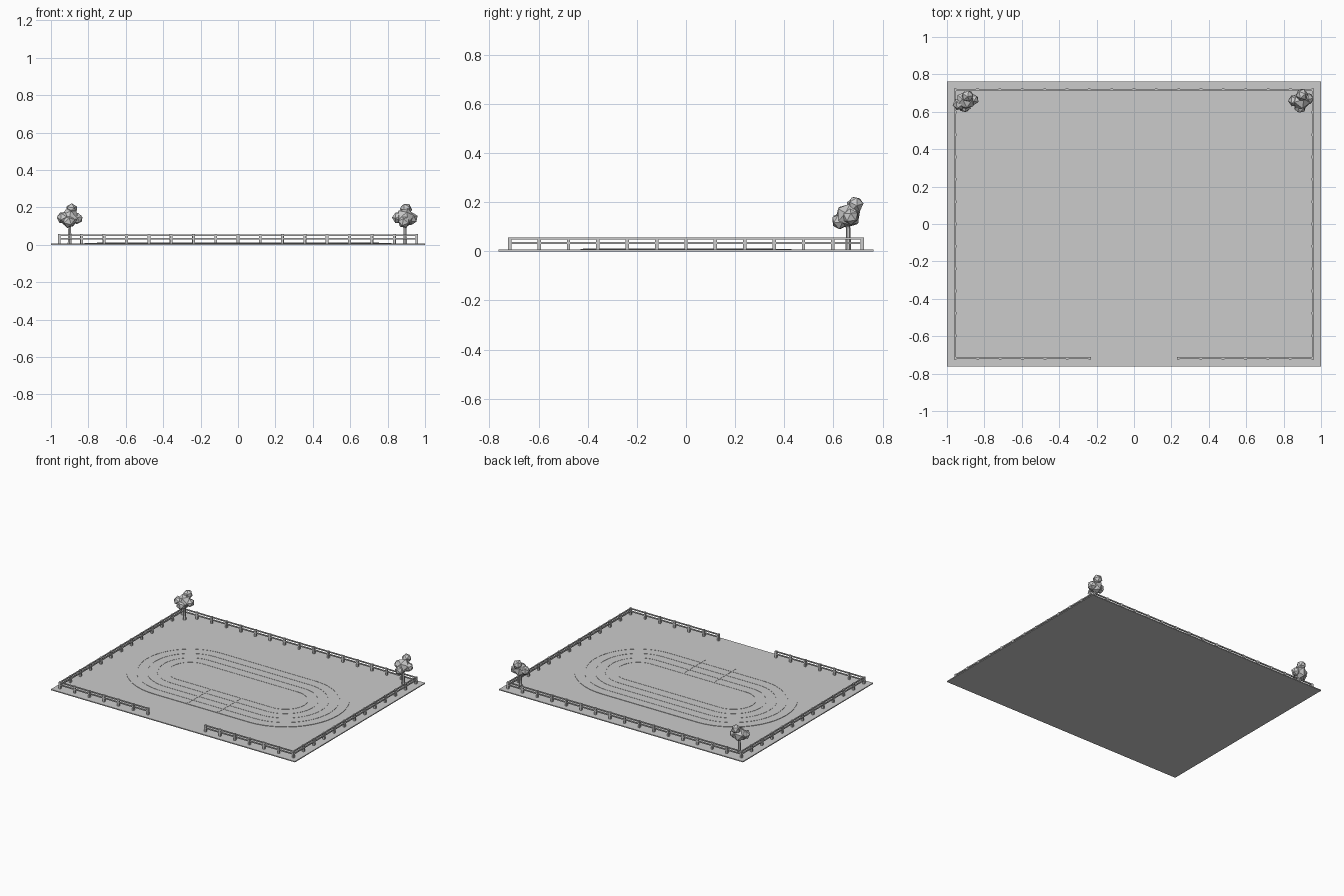
import bpy
import bmesh
import math
import random
from mathutils import Matrix, Vector

cube = bpy.data.objects.get("Cube")
if cube:
    bpy.data.objects.remove(cube, do_unlink=True)

grey = bpy.data.materials.new("plain grey")
grey.use_nodes = True
shade = (0.6, 0.6, 0.6, 1)
grey.diffuse_color = shade
grey.node_tree.nodes["Principled BSDF"].inputs["Base Color"].default_value = shade

GROUND = 0.007   # top of the ground slab
TRACK = 0.01     # top of the track slab
LINE = 0.0115    # top of the painted lines
STRAIGHT = 0.39  # half length of the straights
STEP = 0.12      # fence post spacing


def finish(bm, name):
    bmesh.ops.recalc_face_normals(bm, faces=bm.faces)
    mesh = bpy.data.meshes.new(name)
    bm.to_mesh(mesh)
    bm.free()
    mesh.materials.append(grey)
    obj = bpy.data.objects.new(name, mesh)
    bpy.context.collection.objects.link(obj)
    return obj


def add_box(bm, low, high):
    low, high = Vector(low), Vector(high)
    size = high - low
    matrix = Matrix.Translation((low + high) / 2) @ Matrix.Diagonal((*size, 1))
    bmesh.ops.create_cube(bm, size=1, matrix=matrix)


def stadium(radius, segments=24):
    points = []
    for side in (1, -1):
        for i in range(segments + 1):
            a = math.pi * (i / segments - 0.5)
            points.append((side * (STRAIGHT + radius * math.cos(a)),
                           side * radius * math.sin(a)))
    return points


def extrude_up(bm, faces, height):
    result = bmesh.ops.extrude_face_region(bm, geom=faces)
    verts = [v for v in result["geom"] if isinstance(v, bmesh.types.BMVert)]
    bmesh.ops.translate(bm, verts=verts, vec=(0, 0, height))


# Ground slab
bm = bmesh.new()
add_box(bm, (-1, -0.762, 0), (1, 0.762, GROUND))
finish(bm, "ground")

# Oval track slab
bm = bmesh.new()
slab = bm.faces.new([bm.verts.new((x, y, GROUND)) for x, y in stadium(0.43)])
extrude_up(bm, [slab], TRACK - GROUND)
finish(bm, "track")

# Lane lines, one raised ring per lane edge
for number in range(4):
    radius = 0.15 + 0.07 * number
    bm = bmesh.new()
    inner, outer = [[bm.verts.new((x, y, TRACK)) for x, y in stadium(r)]
                    for r in (radius - 0.004, radius + 0.004)]
    count = len(inner)
    faces = []
    for i in range(count):
        j = (i + 1) % count
        faces.append(bm.faces.new((inner[i], outer[i], outer[j], inner[j])))
    extrude_up(bm, faces, LINE - TRACK)
    finish(bm, f"lane_line_{number + 1}")

# Start and finish lines across the front straight
for name, x in (("start_line", -0.12), ("finish_line", 0.13)):
    bm = bmesh.new()
    add_box(bm, (x - 0.005, -0.42, TRACK), (x + 0.005, -0.15, LINE))
    finish(bm, name)


def fence(name, start, end):
    start, end = Vector((*start, 0)), Vector((*end, 0))
    count = round((end - start).length / STEP)
    bm = bmesh.new()
    for i in range(count + 1):
        p = start.lerp(end, i / count)
        add_box(bm, p + Vector((-0.007, -0.007, GROUND)),
                p + Vector((0.007, 0.007, 0.057)))
    for z in (0.033, 0.052):
        add_box(bm, start + Vector((-0.004, -0.004, z - 0.004)),
                end + Vector((0.004, 0.004, z + 0.004)))
    finish(bm, name)


# Fences round the edge, with a gateway in the front
FX, FY, GATE = 0.956, 0.717, 0.236
fence("back_fence", (-FX, FY), (FX, FY))
fence("right_fence", (-FX, -FY), (-FX, FY))
fence("left_fence", (FX, -FY), (FX, FY))
fence("front_right_fence", (-FX, -FY), (-GATE, -FY))
fence("front_left_fence", (GATE, -FY), (FX, -FY))


def tree(side, x, y, blobs, seed):
    random.seed(seed)
    # Tapered trunk
    bm = bmesh.new()
    bmesh.ops.create_cone(bm, cap_ends=True, segments=6, radius1=0.012,
                          radius2=0.007, depth=0.12,
                          matrix=Matrix.Translation((x, y, GROUND + 0.06)))
    finish(bm, side + "_tree_trunk")
    # Faceted leaf clumps
    bm = bmesh.new()
    for dx, dy, z, radius in blobs:
        turn = Matrix.Rotation(random.uniform(0, 3), 4, (1, random.random(), 1))
        bmesh.ops.create_icosphere(
            bm, subdivisions=1, radius=radius,
            matrix=Matrix.Translation((x + dx, y + dy, z)) @ turn)
    finish(bm, side + "_tree_leaves")


tree("right", -0.9, 0.66, [
    (0, 0, 0.145, 0.052), (0.01, 0.025, 0.188, 0.034),
    (-0.036, -0.02, 0.145, 0.034), (0.04, 0.005, 0.14, 0.032),
    (-0.005, -0.03, 0.125, 0.036)], 2)
tree("left", 0.893, 0.66, [
    (0, 0, 0.145, 0.052), (0.005, 0.03, 0.19, 0.034),
    (-0.036, 0, 0.145, 0.034), (0.036, 0.01, 0.14, 0.034),
    (-0.005, -0.035, 0.122, 0.034)], 5)
